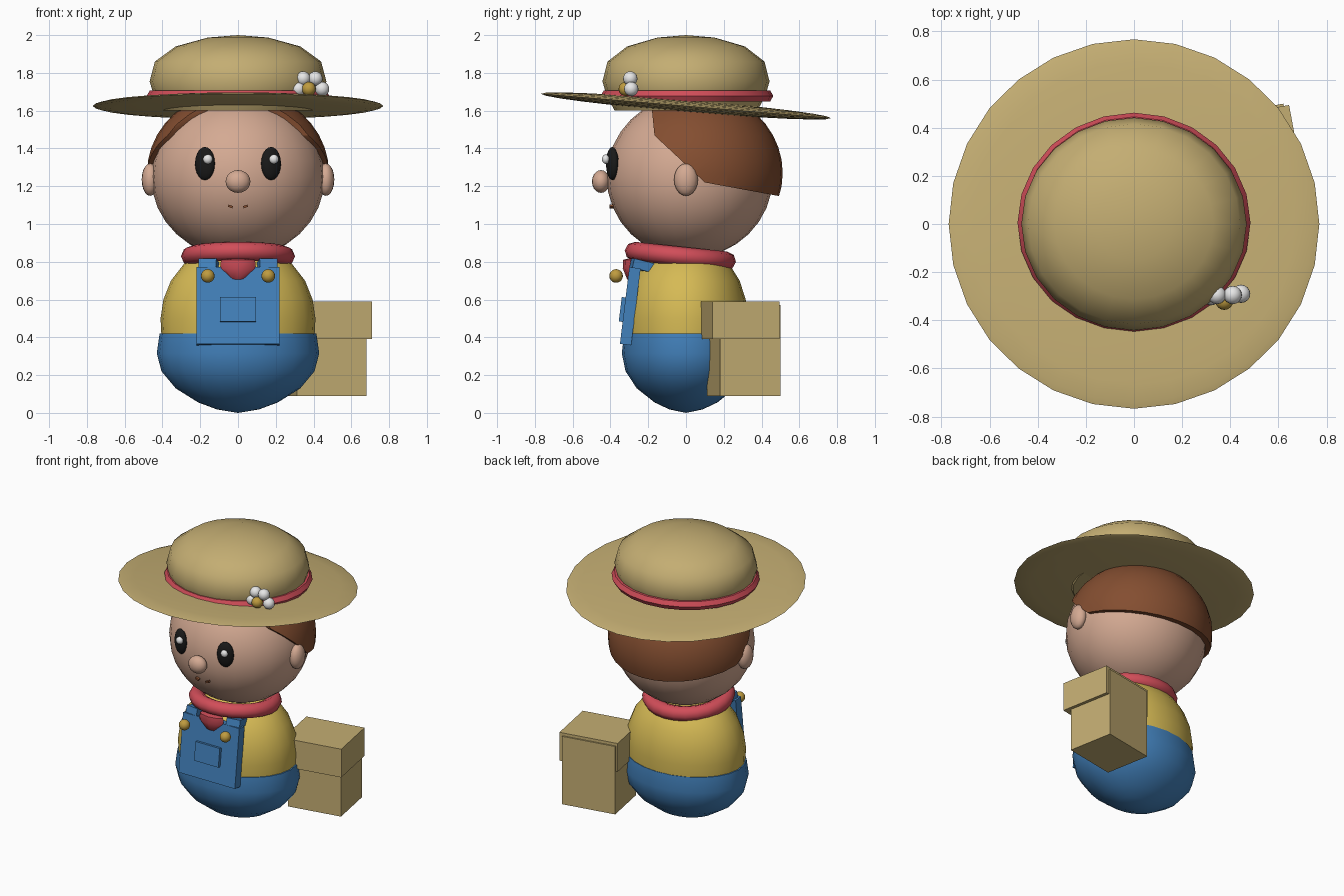
import bpy, bmesh
from math import radians, sin, cos, pi
from mathutils import Vector, Matrix

if "Cube" in bpy.data.objects:
    bpy.data.objects.remove(bpy.data.objects["Cube"])


def material(name, rgb):
    m = bpy.data.materials.new(name)
    m.use_nodes = True
    color = (*rgb, 1)
    m.diffuse_color = color
    m.node_tree.nodes["Principled BSDF"].inputs["Base Color"].default_value = color
    return m


straw = material("straw tan", (.55, .42, .17))
skin = material("skin", (.66, .40, .29))
yellow = material("shirt yellow", (.67, .49, .09))
denim = material("denim blue", (.055, .22, .50))
red = material("scarf red", (.64, .075, .10))
brown = material("hair brown", (.23, .076, .03))
black = material("eye black", (.01, .01, .01))
white = material("white", (.8, .8, .8))
gold = material("button gold", (.52, .33, .05))


def finish(bm, name, mat, loc=(0, 0, 0), rot=(0, 0, 0), smooth=True):
    bmesh.ops.recalc_face_normals(bm, faces=bm.faces)
    mesh = bpy.data.meshes.new(name)
    bm.to_mesh(mesh)
    bm.free()
    mesh.materials.append(mat)
    ob = bpy.data.objects.new(name, mesh)
    bpy.context.scene.collection.objects.link(ob)
    ob.location = loc
    ob.rotation_euler = [radians(a) for a in rot]
    if smooth:
        bpy.ops.object.select_all(action='DESELECT')
        ob.select_set(True)
        bpy.context.view_layer.objects.active = ob
        bpy.ops.object.shade_smooth_by_angle(angle=radians(50))
    return ob


def ball(name, mat, loc, radii, rot=(0, 0, 0), segs=16, rings=10):
    bm = bmesh.new()
    bmesh.ops.create_uvsphere(bm, u_segments=segs, v_segments=rings, radius=1)
    bmesh.ops.scale(bm, vec=radii, verts=bm.verts)
    return finish(bm, name, mat, loc, rot)


def box(name, mat, loc, size, rot=(0, 0, 0)):
    bm = bmesh.new()
    bmesh.ops.create_cube(bm, size=1)
    bmesh.ops.scale(bm, vec=size, verts=bm.verts)
    return finish(bm, name, mat, loc, rot, smooth=False)


def lathe(name, mat, profile, depth, loc=(0, 0, 0), rot=(0, 0, 0), segs=24, closed=False):
    """Spin (radius, z) points round z, then squash in y."""
    bm = bmesh.new()
    verts = [bm.verts.new((r, 0, z)) for r, z in profile]
    pairs = list(zip(verts, verts[1:])) + ([(verts[-1], verts[0])] if closed else [])
    edges = [bm.edges.new(p) for p in pairs]
    bmesh.ops.spin(bm, geom=verts + edges, cent=(0, 0, 0), axis=(0, 0, 1),
                   angle=2 * pi, steps=segs, use_merge=True)
    bmesh.ops.remove_doubles(bm, verts=bm.verts, dist=.0005)
    bmesh.ops.scale(bm, vec=(1, depth, 1), verts=bm.verts)
    return finish(bm, name, mat, loc, rot)


def ring(name, mat, loc, major, minor, height, depth, rot=(0, 0, 0), sides=8):
    steps = [2 * pi * i / sides for i in range(sides)]
    profile = [(major + minor * cos(a), height * sin(a)) for a in steps]
    return lathe(name, mat, profile, depth, loc, rot, closed=True)


# Body: trousers and shirt
lathe("trousers", denim, [(0, 0), (.11, .018), (.21, .055), (.33, .13), (.405, .22),
                          (.43, .315), (.415, .42), (0, .42)], .79)
lathe("shirt", yellow, [(0, .40), (.405, .40), (.41, .5), (.395, .6), (.355, .7),
                        (.285, .79), (.17, .865), (0, .9)], .8)

# Overalls bib, pocket, straps, buttons
TILT = -7
box("bib", denim, (0, -.295, .565), (.44, .06, .41), (TILT, 0, 0))
box("bib_pocket", denim, (0, -.333, .547), (.19, .03, .13), (TILT, 0, 0))
for side, s in (("left", 1), ("right", -1)):
    box(side + "_strap", denim, (s * .15, -.215, .775), (.095, .15, .05), (-14, 0, s * 10))
    ball(side + "_button", gold, (s * .16, -.37, .725), (.036, .036, .036))

# Scarf and its knot
ring("scarf", red, (0, -.03, .83), .25, .052, .05, .98, (-6, 0, 0))
lathe("scarf_knot", red, [(0, .695), (.04, .708), (.095, .765), (.09, .81), (0, .82)],
      .42, (0, -.295, 0), segs=8)

# Head, ears, nose
ball("head", skin, (0, .02, 1.25), (.46, .44, .43), segs=24, rings=16)
ball("nose", skin, (0, -.45, 1.225), (.066, .048, .06))

# Hair: a slightly larger shell cut back to the hairline
bm = bmesh.new()
bmesh.ops.create_uvsphere(bm, u_segments=32, v_segments=20, radius=1)
bmesh.ops.scale(bm, vec=(.482, .472, .44), verts=bm.verts)
bmesh.ops.translate(bm, vec=(0, .04, 1.27), verts=bm.verts)
for point, normal in (((0, -.17, 1.5), (0, 1, .1)),
                      ((0, .1, 1.22), (0, .68, .73)),
                      ((0, .1, 1.22), (0, .18, .98))):
    cut = bmesh.ops.bisect_plane(bm, geom=bm.verts[:] + bm.edges[:] + bm.faces[:],
                                 plane_co=point, plane_no=normal, clear_inner=True)
    rim = [e for e in cut["geom_cut"] if isinstance(e, bmesh.types.BMEdge)]
    bmesh.ops.holes_fill(bm, edges=rim, sides=0)
finish(bm, "hair", brown)

# Ears, eyes and mouth corners
for side, s in (("left", 1), ("right", -1)):
    ball(side + "_ear", skin, (s * .465, 0, 1.235), (.045, .063, .086))
    ball(side + "_eye", black, (s * .175, -.39, 1.32), (.056, .03, .088), (0, 0, s * 20))
    ball(side + "_eye_glint", white, (s * .175 + .015, -.425, 1.343), (.025, .02, .025))
    box(side + "_mouth_corner", brown, (s * .04, -.395, 1.093), (.025, .02, .012), (0, s * -20, 0))

# Hat: lens-shaped brim, dome crown and band
ball("hat_brim", straw, (0, 0, 1.625), (.77, .77, .032), (-4.8, 0, 0), segs=28, rings=12)
lathe("hat_crown", straw, [(0, 1.6), (.40, 1.6), (.445, 1.68), (.468, 1.755), (.44, 1.86),
                           (.33, 1.94), (.16, 1.987), (0, 2)], .945)
ring("hat_band", red, (0, .005, 1.678), .448, .036, .034, .945, sides=6)

# Flower on the band
petals = [(.32, -.30, 1.715), (.345, -.295, 1.77), (.41, -.295, 1.77), (.445, -.29, 1.715)]
for i, p in enumerate(petals):
    ball(f"flower_petal_{i + 1}", white, p, (.038, .038, .038))
ball("flower_center", gold, (.375, -.32, 1.715), (.037, .037, .037))

# Pack beside the body, with a wide lid
box("pack", straw, (.466, .306, .33), (.375, .325, .48), (0, 0, 10.5))
box("pack_lid", straw, (.4755, .28, .49), (.41, .36, .20), (0, 0, 10.5))
